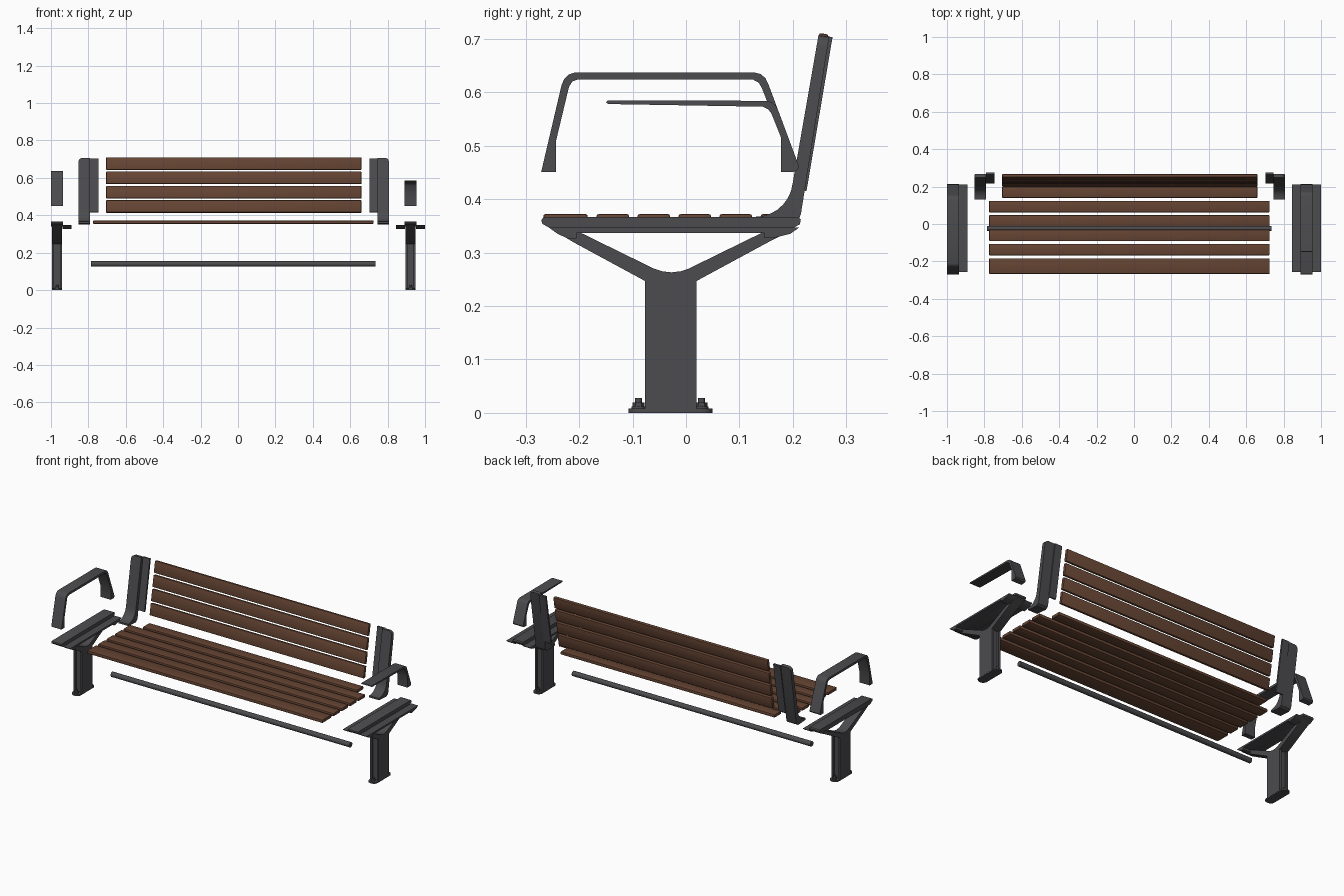
import bpy, bmesh, math
from mathutils import Matrix

if "Cube" in bpy.data.objects:
    bpy.data.objects.remove(bpy.data.objects["Cube"])


def material(name, rgb):
    m = bpy.data.materials.new(name)
    m.diffuse_color = (*rgb, 1)
    m.use_nodes = True
    m.node_tree.nodes["Principled BSDF"].inputs["Base Color"].default_value = m.diffuse_color
    return m


WOOD = material("brown wood", (0.13, 0.058, 0.033))
METAL = material("dark grey metal", (0.072, 0.072, 0.078))


def finish(name, bm, mat):
    bmesh.ops.recalc_face_normals(bm, faces=bm.faces)
    me = bpy.data.meshes.new(name)
    bm.to_mesh(me)
    bm.free()
    me.materials.append(mat)
    ob = bpy.data.objects.new(name, me)
    bpy.context.collection.objects.link(ob)
    bpy.ops.object.select_all(action='DESELECT')
    ob.select_set(True)
    bpy.context.view_layer.objects.active = ob
    bpy.ops.object.shade_smooth_by_angle(angle=math.radians(32))
    return ob


def box(name, center, size, mat, tilt=0, bevel=0):
    bm = bmesh.new()
    bmesh.ops.create_cube(bm, size=1)
    bmesh.ops.scale(bm, vec=size, verts=bm.verts)
    if bevel:
        bmesh.ops.bevel(bm, geom=bm.edges[:], offset=bevel, segments=2,
                        affect='EDGES', profile=0.5)
    bm.transform(Matrix.Translation(center) @ Matrix.Rotation(-tilt, 4, 'X'))
    return finish(name, bm, mat)


def prism_mesh(pts, x0, x1):
    # side profile (y, z) stretched along x
    bm = bmesh.new()
    a = [bm.verts.new((x0, y, z)) for y, z in pts]
    b = [bm.verts.new((x1, y, z)) for y, z in pts]
    bm.faces.new(a)
    bm.faces.new(b[::-1])
    for i in range(len(pts)):
        j = (i + 1) % len(pts)
        bm.faces.new((a[i], b[i], b[j], a[j]))
    return bm


def prism(name, pts, x0, x1, mat=METAL):
    return finish(name, prism_mesh(pts, x0, x1), mat)


def cylinder(name, center, r, length, sides, mat, axis='Z'):
    bm = bmesh.new()
    bmesh.ops.create_cone(bm, cap_ends=True, segments=sides, radius1=r, radius2=r, depth=length)
    rot = Matrix.Rotation(math.pi / 2, 4, 'Y') if axis == 'X' else Matrix()
    bm.transform(Matrix.Translation(center) @ rot)
    return finish(name, bm, mat)


SLOPE = 0.169
TILT = math.atan(SLOPE)


def back_y(z):
    return 0.2 + SLOPE * (z - 0.365)


# seat slats: a wide front one, four regular, a short one at the rear
box("seat_slat_front", (-0.025, -0.2255, 0.363), (1.5, 0.083, 0.018), WOOD, bevel=0.004)
for i in range(4):
    box(f"seat_slat_{i}", (-0.025, -0.137 + 0.0767 * i, 0.363), (1.5, 0.061, 0.018), WOOD, bevel=0.004)
box("seat_slat_rear", (-0.0225, 0.17, 0.363), (1.365, 0.06, 0.018), WOOD, bevel=0.004)

# backrest slats
for i in range(4):
    z = 0.447 + 0.0765 * i
    box(f"back_slat_{i}", (-0.0225, back_y(z), z), (1.365, 0.018, 0.067), WOOD, TILT, 0.004)

# cross tube under the seat
cylinder("cross_tube", (-0.025, -0.024, 0.14), 0.0145, 1.52, 20, METAL, 'X')

# backrest uprights: curved foot, sloping plate, thin slat flange
foot = [(0.13 + 0.07 * math.sin(t), 0.437 - 0.07 * math.cos(t))
        for t in [math.radians(a) for a in range(0, 85, 12)]]
upright = foot + [(0.248, 0.707), (0.268, 0.704), (0.215, 0.372), (0.21, 0.36), (0.197, 0.352), (0.13, 0.357)]
for side, outer, inner, tip in (("left", -0.853, -0.79, -0.749), ("right", 0.807, 0.745, 0.704)):
    bm = prism_mesh(upright, outer, inner)
    corner = [e for e in bm.edges if all(v.co.z > 0.69 and abs(v.co.x - outer) < 1e-4 for v in e.verts)]
    bmesh.ops.bevel(bm, geom=corner, offset=0.022, segments=5, affect='EDGES', profile=0.5)
    finish(f"{side}_upright", bm, METAL)
    box(f"{side}_upright_flange", ((inner + tip) / 2, back_y(0.56) + 0.012, 0.56),
        (abs(inner - tip) + 0.004, 0.01, 0.292), METAL, TILT)

# armrests: full loop on the left, open front on the right
rear_leg = [(0.212, 0.46), (0.207, 0.453), (0.2, 0.451), (0.178, 0.451), (0.178, 0.515)]
loop = ([(-0.271, 0.451), (-0.233, 0.613), (-0.228, 0.625), (-0.22, 0.633), (-0.208, 0.637),
         (0.128, 0.637), (0.14, 0.634), (0.149, 0.626), (0.155, 0.613)] + rear_leg +
        [(0.142, 0.608), (0.136, 0.618), (0.125, 0.624), (-0.203, 0.624), (-0.213, 0.62),
         (-0.219, 0.61), (-0.243, 0.51), (-0.243, 0.451)])
open_arm = ([(-0.15, 0.581), (-0.146, 0.585), (0.15, 0.584), (0.161, 0.581), (0.168, 0.575),
             (0.173, 0.565)] + rear_leg +
            [(0.16, 0.56), (0.154, 0.568), (0.144, 0.573), (-0.145, 0.578)])
prism("left_armrest", loop, -1.0, -0.935)
prism("right_armrest", open_arm, 0.89, 0.955)

# leg frames
top_rail = [(-0.271, 0.36), (-0.268, 0.365), (-0.262, 0.367), (0.21, 0.367), (0.215, 0.362),
            (0.213, 0.353), (0.19, 0.34), (-0.245, 0.34), (-0.269, 0.354)]
fork = [(-0.25, 0.343), (-0.21, 0.319), (-0.077, 0.247), (0.02, 0.247), (0.155, 0.32), (0.2, 0.343),
        (0.15, 0.341), (0.005, 0.27), (-0.01, 0.265), (-0.027, 0.263), (-0.045, 0.265),
        (-0.06, 0.27), (-0.205, 0.341)]
ledge = [(-0.257, 0.347), (0.212, 0.347), (0.195, 0.335), (0.163, 0.327), (0.147, 0.327), (0.147, 0.337),
         (-0.205, 0.337), (-0.205, 0.326), (-0.221, 0.326), (-0.24, 0.335)]
for side, xc, ledges in (("left", -0.9675, (1,)), ("right", 0.9225, (-1, 1))):
    prism(f"{side}_seat_rail", top_rail, xc - 0.0325, xc + 0.0325)
    prism(f"{side}_fork", fork, xc - 0.027, xc + 0.027)
    for s in ledges:
        prism(f"{side}_rail_ledge", ledge, xc + s * 0.03, xc + s * 0.0765)
    # post: two side plates joined by a recessed core
    for s in (-1, 1):
        box(f"{side}_post_plate", (xc + s * 0.0215, -0.0285, 0.127), (0.011, 0.097, 0.246), METAL)
    box(f"{side}_post_core", (xc, -0.0285, 0.127), (0.034, 0.075, 0.246), METAL)
    # base plate with rounded ends, and its bolts
    bm = bmesh.new()
    bmesh.ops.create_cube(bm, size=1)
    bmesh.ops.scale(bm, vec=(0.052, 0.158, 0.008), verts=bm.verts)
    upright_edges = [e for e in bm.edges if abs(e.verts[0].co.z - e.verts[1].co.z) > 0.005]
    bmesh.ops.bevel(bm, geom=upright_edges, offset=0.022, segments=5, affect='EDGES', profile=0.5)
    bm.transform(Matrix.Translation((xc, -0.029, 0.004)))
    finish(f"{side}_base_plate", bm, METAL)
    for y in (-0.089, 0.029):
        cylinder(f"{side}_washer", (xc, y, 0.0095), 0.013, 0.004, 16, METAL)
        cylinder(f"{side}_nut", (xc, y, 0.014), 0.011, 0.011, 6, METAL)
        cylinder(f"{side}_bolt", (xc, y, 0.018), 0.0065, 0.02, 12, METAL)
